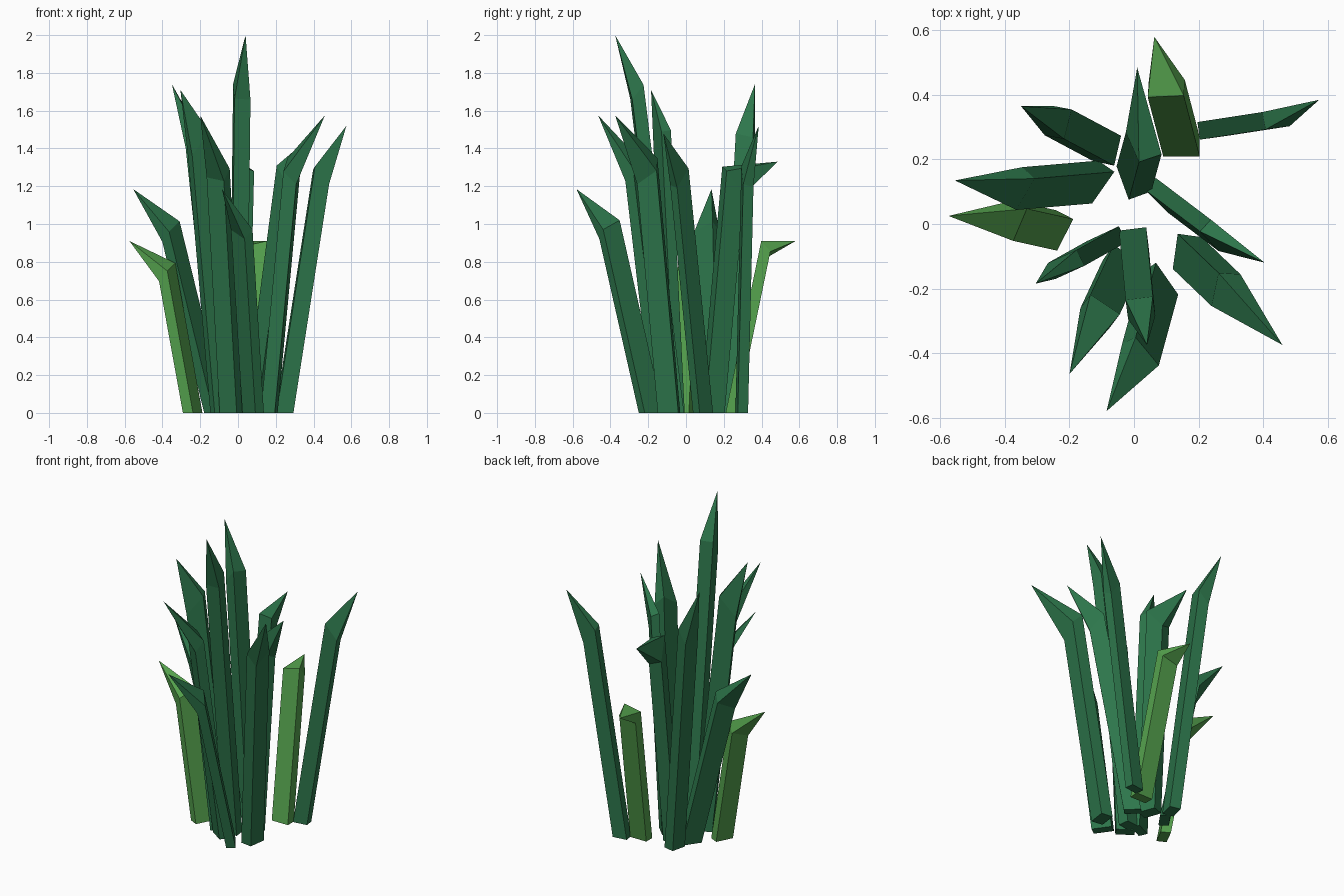
import bpy, bmesh, math
from mathutils import Vector

if "Cube" in bpy.data.objects:
    bpy.data.objects.remove(bpy.data.objects["Cube"])


def material(name, colour):
    m = bpy.data.materials.new(name)
    m.diffuse_color = (*colour, 1.0)
    m.use_nodes = True
    m.node_tree.nodes["Principled BSDF"].inputs["Base Color"].default_value = m.diffuse_color
    return m


dark = material("deep green", (0.026, 0.18, 0.07))
light = material("leaf green", (0.09, 0.36, 0.075))


def blade(name, mat, base, elbow, tip, angle, width=0.11, thick=0.055, slope=1.3):
    """Four-sided leaning stalk, cut on a slant at the elbow, ending in a point."""
    b = Vector((*base, 0.0))
    e, t = Vector(elbow), Vector(tip)
    a = math.radians(angle)
    n = Vector((math.cos(a), math.sin(a), 0))      # thickness axis
    s = Vector((-n.y, n.x, 0))                     # width axis
    out = Vector((t.x - e.x, t.y - e.y, 0)).normalized()
    plane = out * slope + Vector((0, 0, 1))        # slanted elbow section
    lean = e - b
    bm = bmesh.new()
    low, high = [], []
    for i, j in ((-1, -1), (1, -1), (1, 1), (-1, 1)):
        p = b + n * (i * thick / 2) + s * (j * width / 2)
        k = (e - p).dot(plane) / lean.dot(plane)
        low.append(bm.verts.new(p))
        high.append(bm.verts.new(p + lean * k))
    point = bm.verts.new(t)
    bm.faces.new(low)
    for i in range(4):
        j = (i + 1) % 4
        bm.faces.new((low[i], low[j], high[j], high[i]))
        bm.faces.new((high[i], high[j], point))
    bmesh.ops.recalc_face_normals(bm, faces=bm.faces)
    me = bpy.data.meshes.new(name)
    bm.to_mesh(me)
    bm.free()
    me.materials.append(mat)
    ob = bpy.data.objects.new(name, me)
    bpy.context.collection.objects.link(ob)


# Short light blades
blade("light_blade_back", light, (0.147, 0.24), (0.10, 0.42, 0.87), (0.063, 0.58, 0.91), 90, 0.113, 0.06, 1.2)
blade("light_blade_left", light, (-0.24, -0.02), (-0.375, 0.01, 0.745), (-0.575, 0.025, 0.91), 153, 0.11, 0.06, 1.2)

# Dark blades: base, elbow, tip, section angle, width, thickness
dark_blades = [
    ("right_back", (0.245, 0.295), (0.44, 0.325, 1.25), (0.574, 0.385, 1.52), 98, 0.09, 0.055),
    ("right", (0.085, 0.09), (0.25, -0.035, 1.25), (0.405, -0.12, 1.48), 45, 0.10, 0.05),
    ("right_front", (0.165, -0.09), (0.285, -0.205, 1.28), (0.46, -0.375, 1.575), 352, 0.11, 0.075),
    ("front_left", (-0.035, -0.12), (-0.105, -0.27, 1.27), (-0.2, -0.465, 1.575), 235, 0.11, 0.06),
    ("front_low", (0.08, -0.185), (0.02, -0.405, 0.97), (-0.085, -0.58, 1.185), 215, 0.12, 0.055),
    ("front_tall", (0.0, -0.05), (0.02, -0.26, 1.70), (0.04, -0.375, 2.0), 277, 0.085, 0.07),
    ("left_front", (-0.085, -0.055), (-0.21, -0.125, 1.43), (-0.305, -0.185, 1.71), 115, 0.11, 0.055),
    ("left_low", (-0.12, 0.13), (-0.355, 0.11, 0.96), (-0.555, 0.135, 1.185), 145, 0.12, 0.06),
    ("left_back", (-0.085, 0.235), (-0.235, 0.315, 1.43), (-0.35, 0.365, 1.74), 167, 0.095, 0.07),
    ("back", (0.0, 0.14), (0.03, 0.25, 1.23), (0.01, 0.485, 1.33), 20, 0.11, 0.075),
]
for name, base, elbow, tip, ang, w, th in dark_blades:
    blade("blade_" + name, dark, base, elbow, tip, ang, w, th)
